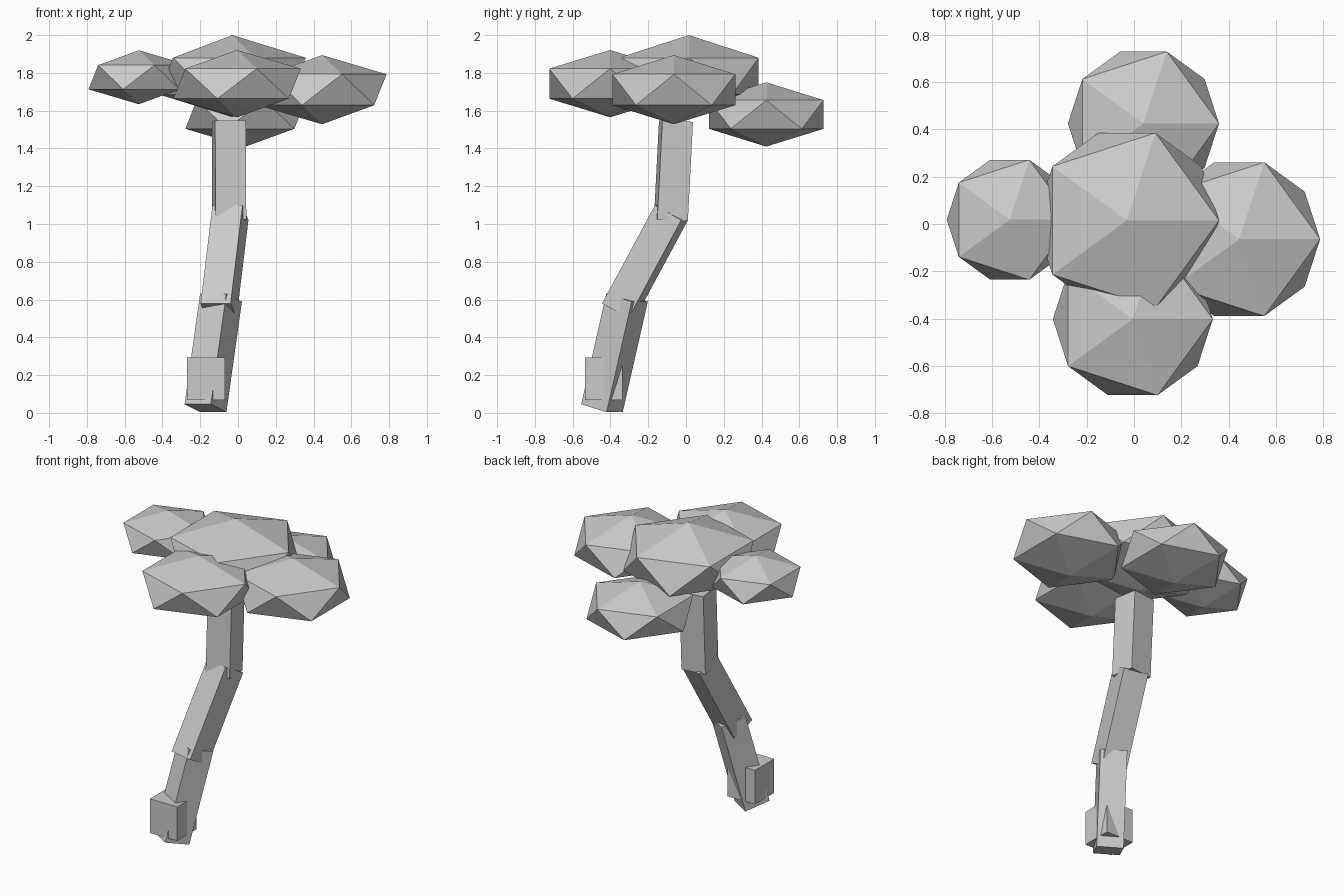
import bpy
from mathutils import Vector

if "Cube" in bpy.data.objects:
    bpy.data.objects.remove(bpy.data.objects["Cube"], do_unlink=True)

# One plain grey for the whole tree
grey = bpy.data.materials.new("plain_grey")
grey.use_nodes = True
colour = (0.6, 0.6, 0.6, 1.0)
grey.diffuse_color = colour
grey.node_tree.nodes["Principled BSDF"].inputs["Base Color"].default_value = colour


def finish(name, scale):
    obj = bpy.context.object
    obj.name = name
    obj.scale = scale
    obj.data.materials.append(grey)
    return obj


def trunk_segment(name, start, end, width=0.163):
    """Square beam running between two points."""
    a, b = Vector(start), Vector(end)
    axis = b - a
    bpy.ops.mesh.primitive_cube_add(size=1, location=(a + b) / 2)
    obj = finish(name, (width, width, axis.length))
    obj.rotation_euler = axis.to_track_quat('Z', 'Y').to_euler()


def leaf_clump(name, centre, radius, height):
    """Flattened twenty-sided ball."""
    bpy.ops.mesh.primitive_ico_sphere_add(subdivisions=1, radius=1, location=centre)
    finish(name, (radius, radius, height))


# Root block around the foot of the trunk
bpy.ops.mesh.primitive_cube_add(size=1, location=(-0.17, -0.435, 0.182))
finish("root_block", (0.2, 0.2, 0.225))

# Bent trunk
trunk_segment("lower_trunk", (-0.172, -0.445, 0.025), (-0.09, -0.312, 0.61))
trunk_segment("middle_trunk", (-0.103, -0.357, 0.54), (-0.04, -0.077, 1.06))
trunk_segment("upper_trunk", (-0.046, -0.08, 1.02), (-0.049, -0.053, 1.545))

# Crown
leaf_clump("middle_leaves", (-0.03, 0.015, 1.783), 0.435, 0.217)
leaf_clump("front_leaves", (-0.005, -0.402, 1.743), 0.378, 0.178)
leaf_clump("back_leaves", (0.04, 0.425, 1.58), 0.357, 0.17)
leaf_clump("left_leaves", (0.445, -0.064, 1.711), 0.382, 0.183)
leaf_clump("right_leaves", (-0.525, 0.018, 1.777), 0.298, 0.143)
